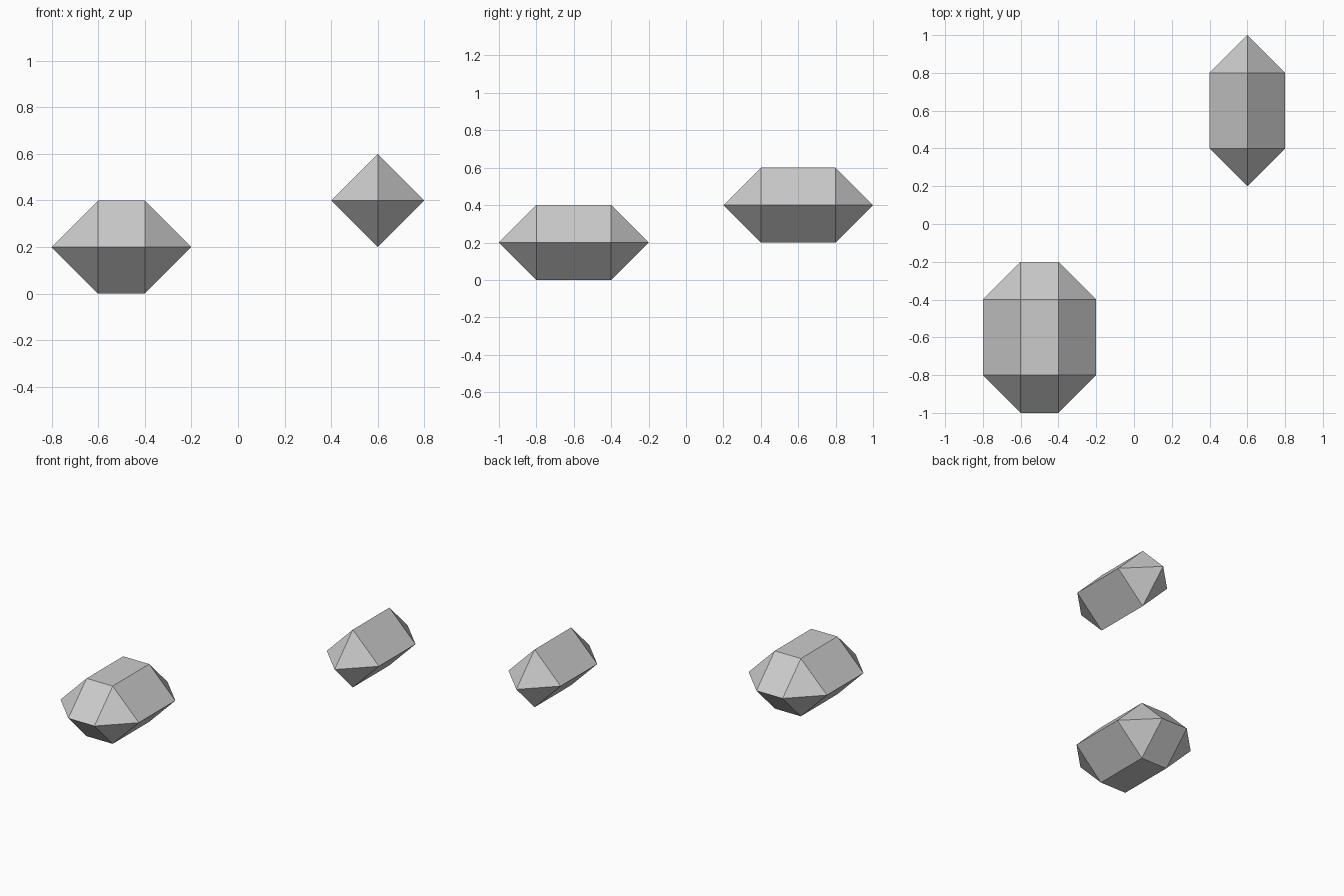
import bpy
import bmesh
from itertools import product
from mathutils import Vector

cube = bpy.data.objects.get("Cube")
if cube:
    bpy.data.objects.remove(cube, do_unlink=True)

grey = bpy.data.materials.new("stone_grey")
grey.use_nodes = True
colour = (0.6, 0.6, 0.6, 1)
grey.diffuse_color = colour
grey.node_tree.nodes["Principled BSDF"].inputs["Base Color"].default_value = colour

RADIUS = 0.2


def faceted_gem(name, centre, core):
    """Octahedron stretched around a flat core with the given half sizes."""
    bm = bmesh.new()
    points = set()
    for axis, side in product(range(3), (-1, 1)):
        tip = Vector()
        tip[axis] = side * RADIUS
        for sx, sy in product((-1, 1), repeat=2):
            corner = Vector((sx * core[0], sy * core[1], 0))
            points.add(tuple(round(c, 4) for c in tip + corner))
    for p in sorted(points):
        bm.verts.new(p)
    hull = bmesh.ops.convex_hull(bm, input=bm.verts)
    spare = {g for g in hull["geom_interior"] + hull["geom_unused"]
             if isinstance(g, bmesh.types.BMVert)}
    bmesh.ops.delete(bm, geom=list(spare), context="VERTS")
    # Merge coplanar triangles into clean facets
    bmesh.ops.dissolve_limit(bm, angle_limit=0.01, verts=bm.verts, edges=bm.edges)
    bmesh.ops.recalc_face_normals(bm, faces=bm.faces)
    mesh = bpy.data.meshes.new(name)
    bm.to_mesh(mesh)
    bm.free()
    mesh.materials.append(grey)
    gem = bpy.data.objects.new(name, mesh)
    gem.location = centre
    bpy.context.collection.objects.link(gem)


# Wide flat-topped gem, and narrow ridged gem
faceted_gem("wide_gem", (-0.5, -0.6, 0.2), (0.1, 0.2))
faceted_gem("narrow_gem", (0.6, 0.6, 0.4), (0, 0.2))
